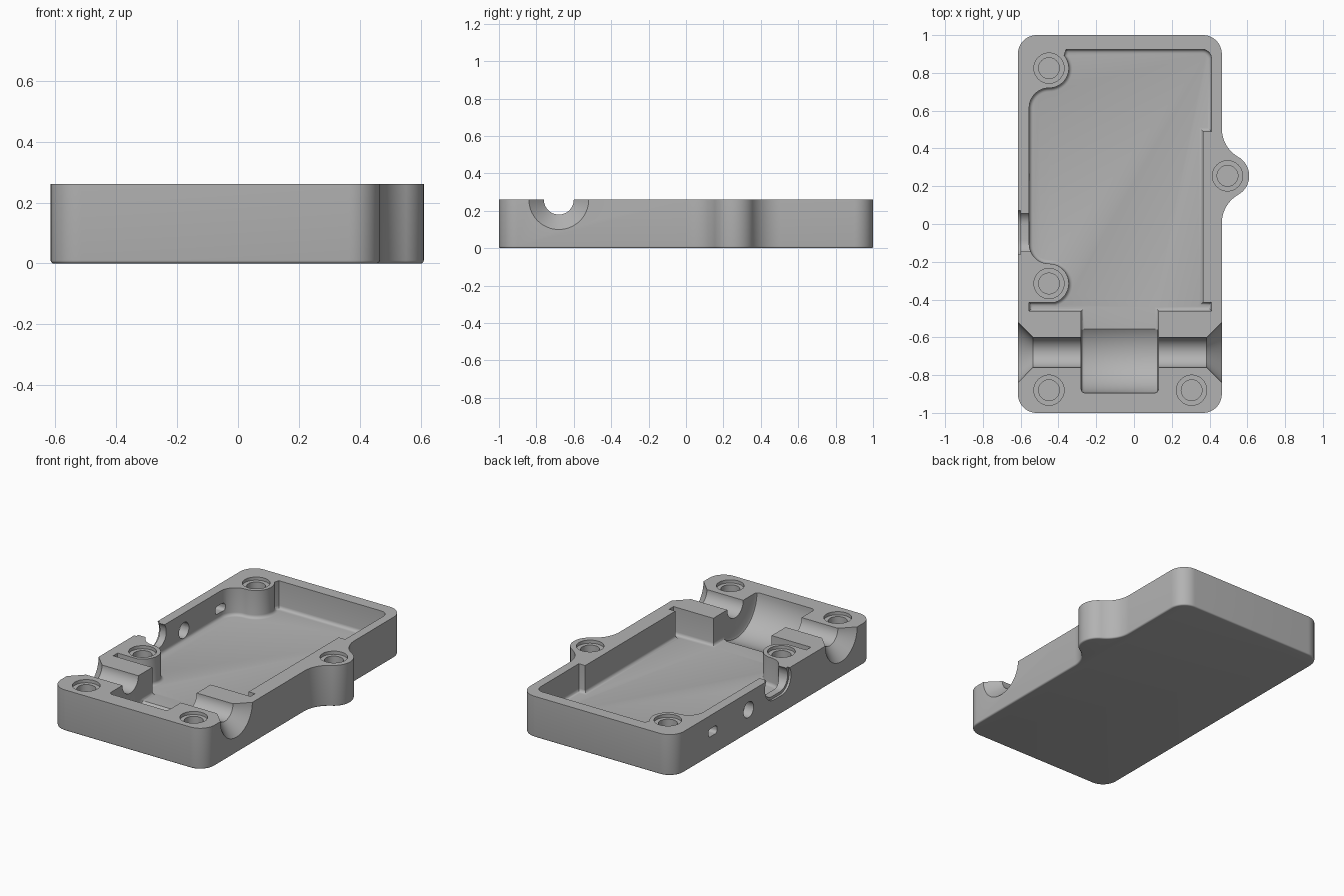
import bpy, bmesh, math
from mathutils import Matrix

HEIGHT, FLOOR = 0.26, 0.085
if "Cube" in bpy.data.objects:
    bpy.data.objects.remove(bpy.data.objects["Cube"], do_unlink=True)

grey = bpy.data.materials.new("plain grey")
grey.use_nodes = True
grey.diffuse_color = (0.45, 0.45, 0.45, 1)
for node in grey.node_tree.nodes:
    if node.type == "BSDF_PRINCIPLED":
        node.inputs["Base Color"].default_value = grey.diffuse_color
        node.inputs["Roughness"].default_value = 0.6


def arc(cx, cy, r, start, end, steps=12):
    angles = [math.radians(start + (end - start) * i / steps) for i in range(steps + 1)]
    return [(cx + r * math.cos(a), cy + r * math.sin(a)) for a in angles]


def rounded_rect(cx, cy, w, h, r):
    pts = []
    for i, (sx, sy) in enumerate([(1, 1), (-1, 1), (-1, -1), (1, -1)]):
        pts += arc(cx + sx * (w / 2 - r), cy + sy * (h / 2 - r), r, 90 * i, 90 * i + 90, 8)
    return pts


def finish(name, bm):
    bmesh.ops.remove_doubles(bm, verts=bm.verts[:], dist=1e-5)
    bmesh.ops.recalc_face_normals(bm, faces=bm.faces[:])
    mesh = bpy.data.meshes.new(name)
    bm.to_mesh(mesh)
    bm.free()
    mesh.materials.append(grey)
    obj = bpy.data.objects.new(name, mesh)
    bpy.context.collection.objects.link(obj)
    return obj


def prism(name, outline, low, high, fillet=0, along_x=False):
    """Extrude an outline along z (or x), rounding the lower rim if asked."""
    bm = bmesh.new()
    base = bm.faces.new([bm.verts.new((u, v, low)) for u, v in outline])
    bmesh.ops.remove_doubles(bm, verts=bm.verts[:], dist=1e-4)
    rim = list(bm.edges)
    new = bmesh.ops.extrude_face_region(bm, geom=bm.faces[:], use_keep_orig=True)["geom"]
    top = [g for g in new if isinstance(g, bmesh.types.BMVert)]
    bmesh.ops.translate(bm, verts=top, vec=(0, 0, high - low))
    bmesh.ops.recalc_face_normals(bm, faces=bm.faces[:])
    if fillet:
        bmesh.ops.bevel(bm, geom=rim, offset=fillet, segments=4, profile=0.5,
                        affect="EDGES", clamp_overlap=False)
    if along_x:
        turn = Matrix(((0, 0, 1), (1, 0, 0), (0, 1, 0))).to_4x4()
        bmesh.ops.transform(bm, matrix=turn, verts=bm.verts[:])
    return finish(name, bm)


def lathe(name, profile, centre, axis, steps=64):
    """Revolve (position, radius) pairs about the x or z axis, with closed ends."""
    bm = bmesh.new()
    rings = []
    for p, r in profile:
        ring = []
        for u, v in arc(0, 0, r, 0, 360, steps)[:-1]:
            co = (p, u, v) if axis == "X" else (u, v, p)
            ring.append(bm.verts.new([a + b for a, b in zip(co, centre)]))
        rings.append(ring)
    for a, b in zip(rings, rings[1:]):
        for i in range(steps):
            j = (i + 1) % steps
            bm.faces.new((a[i], a[j], b[j], b[i]))
    bm.faces.new(rings[0])
    bm.faces.new(rings[-1])
    return finish(name, bm)


def cut(body, cutter):
    cutter.hide_render = True
    mod = body.modifiers.new("cut", "BOOLEAN")
    mod.operation, mod.solver, mod.object = "DIFFERENCE", "EXACT", cutter
    with bpy.context.temp_override(object=body, active_object=body):
        bpy.ops.object.modifier_apply(modifier=mod.name)
    bpy.data.objects.remove(cutter, do_unlink=True)


# Outer shell with a screw ear blended into one long side
outline = (arc(0.365, -0.9, 0.1, -90, 0)
           + arc(0.638, 0.005, 0.173, 180, 120) + arc(0.495, 0.255, 0.115, -60, 60, 20)
           + arc(0.638, 0.505, 0.173, 240, 180)
           + arc(0.365, 0.9, 0.1, 0, 90) + arc(-0.515, 0.9, 0.1, 90, 180)
           + arc(-0.515, -0.9, 0.1, 180, 270))
body = prism("case_half", outline, 0, HEIGHT, fillet=0.01)
bpy.context.view_layer.objects.active = body

# Main pocket, shaped around two corner bosses
pocket = ([(-0.555, -0.46), (-0.28, -0.46), (-0.28, -0.62), (0.13, -0.62), (0.13, -0.46),
           (0.41, -0.46), (0.41, -0.415), (0.365, -0.415), (0.365, 0.49), (0.41, 0.49)]
          + arc(0.36, 0.875, 0.05, 0, 90, 8) + [(-0.36, 0.925)]
          + arc(-0.45, 0.825, 0.105, 40, -90, 20) + arc(-0.45, 0.615, 0.105, 90, 180)
          + arc(-0.45, -0.105, 0.105, 180, 270) + arc(-0.45, -0.315, 0.105, 90, -72, 20)
          + [(-0.555, -0.415)])
cut(body, prism("pocket_cutter", pocket, FLOOR, 0.4, fillet=0.02))

# Cross channel: flared mouths, narrow necks and a wide central chamber
channel = [(-0.635, 0.18), (-0.535, 0.08), (-0.28, 0.08), (-0.28, 0.195), (-0.274, 0.209),
           (-0.26, 0.215), (0.11, 0.215), (0.124, 0.209), (0.13, 0.195), (0.13, 0.08),
           (0.385, 0.08), (0.485, 0.18)]
cut(body, lathe("channel_cutter", channel, (0, -0.68, HEIGHT), "X"))

# Counterbored screw holes
for x, y in [(-0.45, 0.825), (-0.45, -0.315), (-0.45, -0.88), (0.305, -0.88), (0.495, 0.255)]:
    steps = [(0.1, 0.055), (HEIGHT - 0.02, 0.055), (HEIGHT - 0.02, 0.08), (0.3, 0.08)]
    cut(body, lathe("screw_cutter", steps, (x, y, 0), "Z", 40))

# Side openings: connector notch with outer recess, round port, small slot
openings = [(-0.6, rounded_rect(-0.045, 0.21, 0.26, 0.19, 0.09)),
            (-0.5, rounded_rect(-0.045, 0.21, 0.235, 0.155, 0.075)),
            (-0.5, rounded_rect(0.25, 0.15, 0.1, 0.1, 0.0499)),
            (-0.5, rounded_rect(0.61, 0.15, 0.09, 0.05, 0.02))]
for depth, shape in openings:
    cut(body, prism("opening_cutter", shape, -0.7, depth, along_x=True))

# Smooth curved walls, crisp machined edges
bpy.ops.object.select_all(action="DESELECT")
body.select_set(True)
bpy.context.view_layer.objects.active = body
bpy.ops.object.shade_smooth_by_angle(angle=math.radians(32))
